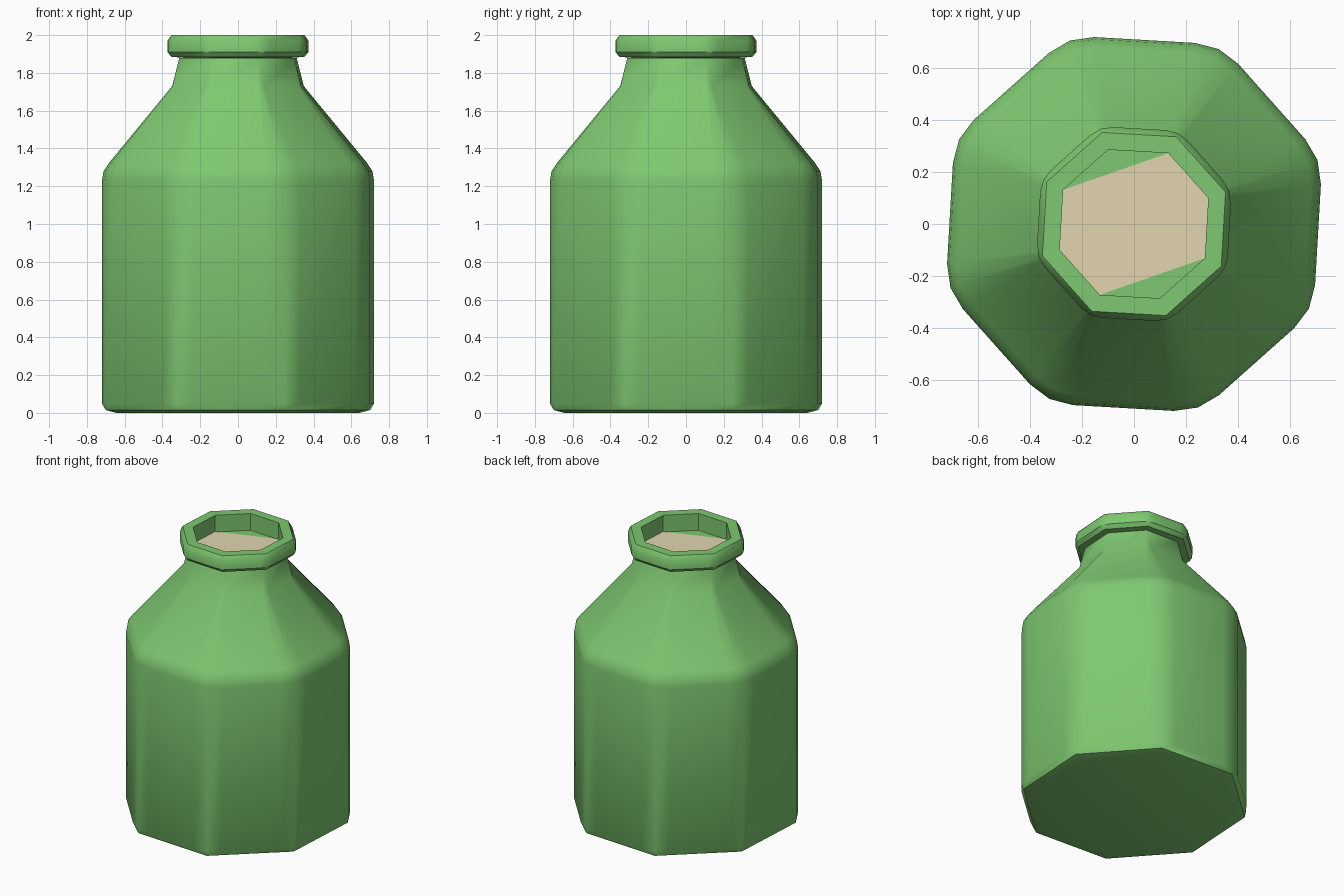
import bpy, bmesh, math

if "Cube" in bpy.data.objects:
    bpy.data.objects.remove(bpy.data.objects["Cube"])

TWIST = math.radians(-3.3)      # the octagon is turned slightly about z
T8 = math.tan(math.pi / 8)


def material(name, rgb):
    m = bpy.data.materials.new(name)
    m.diffuse_color = (*rgb, 1.0)
    m.use_nodes = True
    m.node_tree.nodes["Principled BSDF"].inputs["Base Color"].default_value = m.diffuse_color
    return m


green = material("green glass", (0.21, 0.58, 0.165))
beige = material("beige content", (0.76, 0.66, 0.43))


def ring(z, a, d):
    """Octagon of apothem a with corners rounded by offset d, three points each."""
    pts = []
    half = a * T8
    for k in range(8):
        n0 = TWIST + k * math.pi / 4
        n1 = n0 + math.pi / 4
        mid = n0 + math.pi / 8
        r = a / math.cos(math.pi / 8) - d / T8 * (1 / math.cos(math.pi / 8) - 1)
        t = half - d
        pts.append((a * math.cos(n0) - t * math.sin(n0), a * math.sin(n0) + t * math.cos(n0), z))
        pts.append((r * math.cos(mid), r * math.sin(mid), z))
        pts.append((a * math.cos(n1) + t * math.sin(n1), a * math.sin(n1) - t * math.cos(n1), z))
    return pts


def finish(name, bm, mat, angle=30):
    bmesh.ops.remove_doubles(bm, verts=bm.verts, dist=1e-4)
    bmesh.ops.recalc_face_normals(bm, faces=bm.faces)
    me = bpy.data.meshes.new(name)
    bm.to_mesh(me)
    bm.free()
    me.materials.append(mat)
    ob = bpy.data.objects.new(name, me)
    bpy.context.collection.objects.link(ob)
    bpy.ops.object.select_all(action='DESELECT')
    ob.select_set(True)
    bpy.context.view_layer.objects.active = ob
    bpy.ops.object.shade_smooth_by_angle(angle=math.radians(angle))
    return ob


def loft(name, profile, mat, closed=False):
    """Skin rings of (height, apothem, corner rounding); cap or close the ends."""
    bm = bmesh.new()
    rings = [[bm.verts.new(p) for p in ring(*s)] for s in profile]
    pairs = list(zip(rings, rings[1:]))
    if closed:
        pairs.append((rings[-1], rings[0]))
    for lo, hi in pairs:
        for i in range(24):
            j = (i + 1) % 24
            bm.faces.new((lo[i], lo[j], hi[j], hi[i]))
    if not closed:
        bm.faces.new(rings[0])
        bm.faces.new(rings[-1])
    return finish(name, bm, mat)


# Body, shoulder and neck
loft("bottle_body", [
    (0.0, 0.63, 0), (0.015, 0.685, 0), (0.05, 0.71, 0.10),
    (1.23, 0.71, 0.10), (1.28, 0.702, 0.10), (1.325, 0.672, 0.09),
    (1.73, 0.342, 0.02), (1.88, 0.304, 0)], green)

# Rounded rim with a straight-walled opening
loft("rim", [
    (1.88, 0.28, 0), (1.885, 0.345, 0), (1.91, 0.368, 0.05), (1.97, 0.368, 0.05),
    (2.0, 0.345, 0), (2.0, 0.28, 0)], green, closed=True)

# Beige surface inside the mouth, with two opposite corners left green
bm = bmesh.new()
corners = ring(1.884, 0.28, 0)[1::3]
bm.faces.new([bm.verts.new(c) for i, c in enumerate(corners) if i not in (2, 6)])
for f in bm.faces:
    f.normal_update()
    if f.normal.z < 0:
        f.normal_flip()
finish("content_surface", bm, beige)
